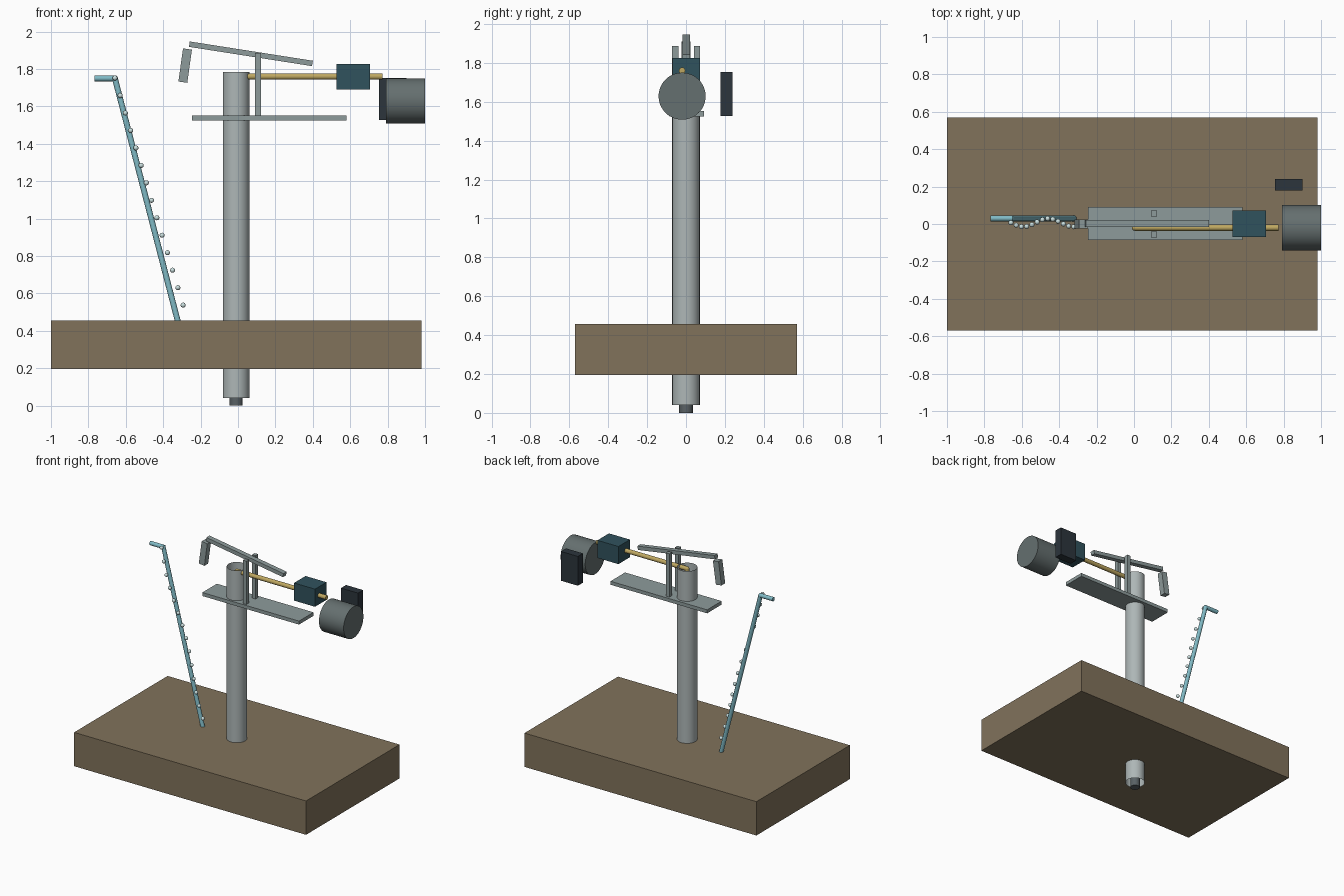
import bpy, math
from mathutils import Vector

if "Cube" in bpy.data.objects:
    bpy.data.objects.remove(bpy.data.objects["Cube"])


def material(name, rgb):
    m = bpy.data.materials.new(name)
    m.diffuse_color = (*rgb, 1)
    m.use_nodes = True
    m.node_tree.nodes["Principled BSDF"].inputs["Base Color"].default_value = m.diffuse_color
    return m


SOIL = material("soil", (0.22, 0.17, 0.105))
STEEL = material("pale_steel", (0.42, 0.47, 0.47))
FRAME = material("frame_grey", (0.27, 0.33, 0.33))
PUMP = material("pump_grey", (0.10, 0.12, 0.13))
BRASS = material("brass", (0.52, 0.39, 0.12))
TEAL = material("dark_teal", (0.03, 0.085, 0.11))
TANK = material("tank_grey", (0.13, 0.16, 0.16))
DARK = material("dark_box", (0.025, 0.035, 0.045))
WATER = material("water_blue", (0.22, 0.50, 0.57))
DROP = material("droplet", (0.60, 0.75, 0.75))


def finish(name, mat, smooth=False):
    o = bpy.context.object
    o.name = name
    o.data.materials.append(mat)
    if smooth:
        bpy.ops.object.shade_smooth_by_angle(angle=math.radians(40))
    return o


def box(name, lo, hi, mat):
    lo, hi = Vector(lo), Vector(hi)
    bpy.ops.mesh.primitive_cube_add(size=1, location=(lo + hi) / 2)
    bpy.context.object.scale = hi - lo
    return finish(name, mat)


def bar(name, a, b, width, thick, mat):
    """Rectangular bar between two points in the xz plane."""
    a, b = Vector(a), Vector(b)
    d = b - a
    bpy.ops.mesh.primitive_cube_add(size=1, location=(a + b) / 2)
    o = bpy.context.object
    o.scale = (d.length, width, thick)
    o.rotation_euler = (0, math.atan2(-d.z, d.x), 0)
    return finish(name, mat)


def rod(name, a, b, r, mat, sides=24, fill='NGON'):
    a, b = Vector(a), Vector(b)
    d = b - a
    bpy.ops.mesh.primitive_cylinder_add(vertices=sides, radius=r, depth=d.length,
                                        end_fill_type=fill, location=(a + b) / 2)
    bpy.context.object.rotation_euler = d.to_track_quat('Z', 'Y').to_euler()
    return finish(name, mat, True)


def ball(name, c, r, mat):
    bpy.ops.mesh.primitive_uv_sphere_add(segments=16, ring_count=10, radius=r, location=c)
    return finish(name, mat, True)


# ground block, open well casing and pump intake
box("ground_block", (-1, -0.57, 0.195), (0.98, 0.57, 0.456), SOIL)
rod("well_casing", (-0.01, 0, 0.04), (-0.01, 0, 1.785), 0.071, STEEL, 48, 'NOTHING')
rod("pump_intake", (-0.01, 0, 0), (-0.01, 0, 0.25), 0.035, PUMP)

# riser pipe turning out of the casing toward the valve box
rod("riser_pipe", (0.005, -0.02, 0.2), (0.005, -0.02, 1.76), 0.016, BRASS, 16)
ball("pipe_elbow", (0.005, -0.02, 1.76), 0.0165, BRASS)
rod("outlet_pipe", (0.005, -0.02, 1.76), (0.773, -0.02, 1.76), 0.0165, BRASS, 16)
box("valve_box", (0.527, -0.069, 1.69), (0.706, 0.071, 1.826), TEAL)

# collecting tank and control box
rod("tank", (0.79, -0.02, 1.629), (1, -0.02, 1.629), 0.121, TANK, 48)
box("control_box", (0.755, 0.178, 1.527), (0.9, 0.24, 1.753), DARK)

# platform, lever posts, lever and handle
box("platform", (-0.245, -0.085, 1.525), (0.58, 0.092, 1.552), FRAME)
for side, y in (("front", -0.055), ("back", 0.056)):
    box("lever_post_" + side, (0.092, y - 0.016, 1.54), (0.122, y + 0.016, 1.886), FRAME)
bar("lever", (-0.26, 0.002, 1.933), (0.398, 0.002, 1.83), 0.038, 0.029, FRAME)
bar("lever_handle", (-0.27, 0, 1.907), (-0.295, 0, 1.73), 0.046, 0.048, FRAME)

# slanted water tube with spout
rod("water_tube", (-0.658, 0.03, 1.75), (-0.315, 0.03, 0.425), 0.0155, WATER, 16)
ball("tube_elbow", (-0.658, 0.03, 1.75), 0.0155, WATER)
rod("water_spout", (-0.65, 0.03, 1.75), (-0.768, 0.03, 1.75), 0.0155, WATER, 16)

# wavy row of beads along the tube
for i in range(14):
    ball(f"bead_{i + 1}", (-0.658 + 0.02805 * i,
                           0.007 - 0.022 * math.sin(0.66 * i),
                           1.752 - 0.0934 * i), 0.0135, DROP)
